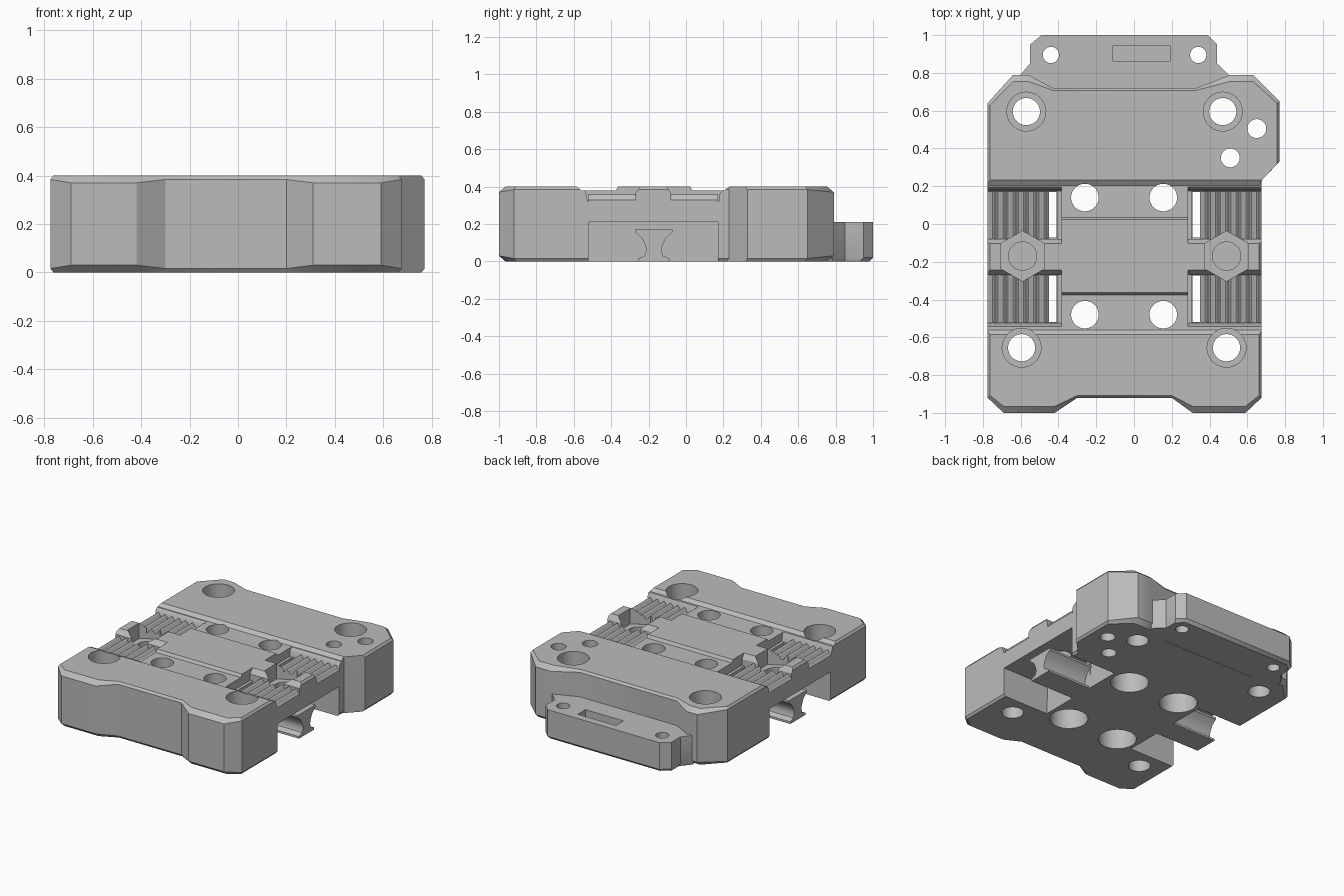
import bpy, bmesh, math

if "Cube" in bpy.data.objects:
    bpy.data.objects.remove(bpy.data.objects["Cube"])

MID = -0.05  # x of the carriage's symmetry plane

grey = bpy.data.materials.new("plain_grey")
grey.use_nodes = True
grey.diffuse_color = (0.5, 0.5, 0.5, 1)
grey.node_tree.nodes["Principled BSDF"].inputs["Base Color"].default_value = (0.5, 0.5, 0.5, 1)


def loft(name, rings):
    """Closed solid through a stack of matching rings of points."""
    bm = bmesh.new()
    rows = [[bm.verts.new(p) for p in ring] for ring in rings]
    n = len(rows[0])
    for a, b in zip(rows, rows[1:]):
        for i in range(n):
            j = (i + 1) % n
            bm.faces.new((a[i], a[j], b[j], b[i]))
    bm.faces.new(rows[0])
    bm.faces.new(rows[-1])
    bmesh.ops.recalc_face_normals(bm, faces=bm.faces)
    mesh = bpy.data.meshes.new(name)
    bm.to_mesh(mesh)
    bm.free()
    mesh.materials.append(grey)
    obj = bpy.data.objects.new(name, mesh)
    bpy.context.scene.collection.objects.link(obj)
    return obj


def prism(name, pts, lo, hi, axis="z"):
    """Profile extruded along one axis."""
    place = {"x": lambda a, b, t: (t, a, b),
             "y": lambda a, b, t: (a, t, b),
             "z": lambda a, b, t: (a, b, t)}[axis]
    return loft(name, [[place(a, b, t) for a, b in pts] for t in (lo, hi)])


def disc(x, y, r, n=40, turn=0.0):
    return [(x + r * math.cos(turn + math.tau * i / n),
             y + r * math.sin(turn + math.tau * i / n)) for i in range(n)]


def rect(x0, x1, y0, y1):
    return [(x0, y0), (x1, y0), (x1, y1), (x0, y1)]


def flip(pts):
    return [(2 * MID - x, y) for x, y in pts]


def cut(target, cutters):
    """Subtract the cutters for good."""
    for c in cutters:
        m = target.modifiers.new("cut", "BOOLEAN")
        m.operation, m.solver, m.object = "DIFFERENCE", "EXACT", c
    deps = bpy.context.evaluated_depsgraph_get()
    mesh = bpy.data.meshes.new_from_object(target.evaluated_get(deps))
    target.modifiers.clear()
    target.data = mesh


def smooth(obj):
    bpy.ops.object.select_all(action="DESELECT")
    obj.select_set(True)
    bpy.context.view_layer.objects.active = obj
    bpy.ops.object.shade_smooth_by_angle(angle=math.radians(32))


# Main body with chamfered top and bottom rims
outline = [(-0.775, -0.92), (-0.69, -1), (-0.42, -1), (-0.3, -0.92),
           (0.2, -0.92), (0.31, -1), (0.59, -1), (0.675, -0.92),
           (0.675, 0.23), (0.77, 0.33), (0.77, 0.65), (0.63, 0.79),
           (0.51, 0.79), (0.33, 0.72), (-0.43, 0.72), (-0.56, 0.79),
           (-0.64, 0.79), (-0.775, 0.64)]


def is_end(y):
    return y < -0.99 or y > 0.78


def rim(z, sign):
    pts = []
    for x, y in outline:
        dy = 0.035 if is_end(y) else 0.012
        dx = 0.012 if abs(x - MID) > 0.7 else 0
        pts.append((x - math.copysign(dx, x), y - math.copysign(dy, y), z))
    return pts


def wall(z, sign):
    return [(x, y, z + sign * (0.03 if is_end(y) else 0.016)) for x, y in outline]


body = loft("carriage_body", [rim(0, 1), wall(0, 1), wall(0.4, -1), rim(0.4, -1)])
cutters = []


def drill(x, y, r, lo=-1, hi=1):
    cutters.append(prism("cutter", disc(x, y, r), lo, hi))


# Screw holes: corners sunk from above, centre sunk from below
for x, y in ((-0.57, 0.595), (0.47, 0.595), (-0.595, -0.655), (0.49, -0.655)):
    drill(x, y, 0.072)
    drill(x, y, 0.103, 0.25)
for x in (-0.26, 0.155):
    for y in (0.14, -0.48):
        drill(x, y, 0.073)
        drill(x, y, 0.125, -1, 0.2)
drill(0.65, 0.505, 0.05)
drill(0.51, 0.35, 0.05)

# Shallow sunk strips across the top
strips = [[(-0.59, 0.404), (-0.56, 0.38), (-0.375, 0.38), (-0.36, 0.404)],
          [(0.02, 0.404), (0.035, 0.38), (0.205, 0.38), (0.238, 0.404)]]
for s in strips:
    cutters.append(prism("cutter", s, -1, 1, "x"))

# Belt troughs, side pockets, windows and nut seats on both sides
troughs = [[(-0.525, 0.32), (-0.27, 0.32), (-0.27, 0.365), (-0.235, 0.41),
            (-0.56, 0.41), (-0.535, 0.365)],
           [(-0.08, 0.32), (0.175, 0.32), (0.18, 0.36), (0.22, 0.41),
            (-0.11, 0.41), (-0.08, 0.365)]]
spans = ((-0.52, -0.27), (-0.08, 0.17))
seats = []
for mirrored in (False, True):
    side = flip if mirrored else list
    lo, hi = [p[0] for p in side([(0.285, 0), (1.2, 0)])]
    for t in troughs:
        cutters.append(prism("cutter", t, lo, hi, "x"))
    cutters.append(prism("cutter", side(rect(0.31, 1, -0.52, 0.17)), -1, 0.21))
    for y0, y1 in spans:
        cutters.append(prism("cutter", side(rect(0.305, 0.35, y0, y1)), 0.1, 1))
    seat = prism("cutter", side(disc(0.49, -0.17, 0.133, 6, math.pi / 2)), 0.29, 1)
    seats.append(seat)
    cutters += [seat, prism("cutter", side(disc(0.49, -0.17, 0.075)), 0.1, 1)]

cut(body, cutters)
smooth(body)

# Toothed belt grips in the troughs
TEETH, STEPS = 6, 10
wave = [(0.35 + 0.325 * i / (TEETH * STEPS),
         0.343 - 0.016 * math.cos(math.tau * i / STEPS))
        for i in range(TEETH * STEPS + 1)]
grip_profile = [(0.35, 0.3)] + wave + [(0.675, 0.3)]

# Waisted guide bar below each bridge
neck = [(0.085, 0.015), (0.05, 0.03), (0.04, 0.06), (0.047, 0.09),
        (0.065, 0.125), (0.1, 0.155), (0.1, 0.17)]
half = [(0.085, 0)] + neck
bar_profile = [(-0.172 + w, z) for w, z in half] + [(-0.172 - w, z) for w, z in reversed(half)]

for word, side, seat in (("left", list, seats[0]), ("right", flip, seats[1])):
    for place, (y0, y1) in zip(("front", "back"), spans):
        grip = prism(f"{word}_{place}_belt_grip", side(grip_profile), y0 - 0.004, y1 + 0.002, "y")
        cut(grip, [seat])
        smooth(grip)
    lo, hi = [p[0] for p in side([(0.3, 0), (0.66, 0)])]
    bar = prism(f"{word}_guide_bar", bar_profile, lo, hi, "x")
    smooth(bar)

# Rear mounting tab with two holes and a blind slot
tab_outline = [(0.5, 0.71), (0.51, 0.78), (0.44, 0.85), (0.44, 0.95), (0.39, 1),
               (-0.49, 1), (-0.55, 0.95), (-0.55, 0.85), (-0.61, 0.78), (-0.6, 0.71)]
foot = [(MID + (x - MID) * 0.98, y - (0.02 if y > 0.9 else 0), 0) for x, y in tab_outline]
tab = loft("rear_tab", [foot] + [[(x, y, z) for x, y in tab_outline] for z in (0.02, 0.21)])
tab_cutters = [prism("cutter", disc(x, 0.895, 0.043), -1, 1) for x in (-0.44, 0.34)]
tab_cutters.append(prism("cutter", rect(-0.11, 0.19, 0.86, 0.945), 0.1, 1))
cut(tab, tab_cutters)
smooth(tab)

# Remove the cutting helpers
for c in cutters + tab_cutters:
    bpy.data.objects.remove(c)
